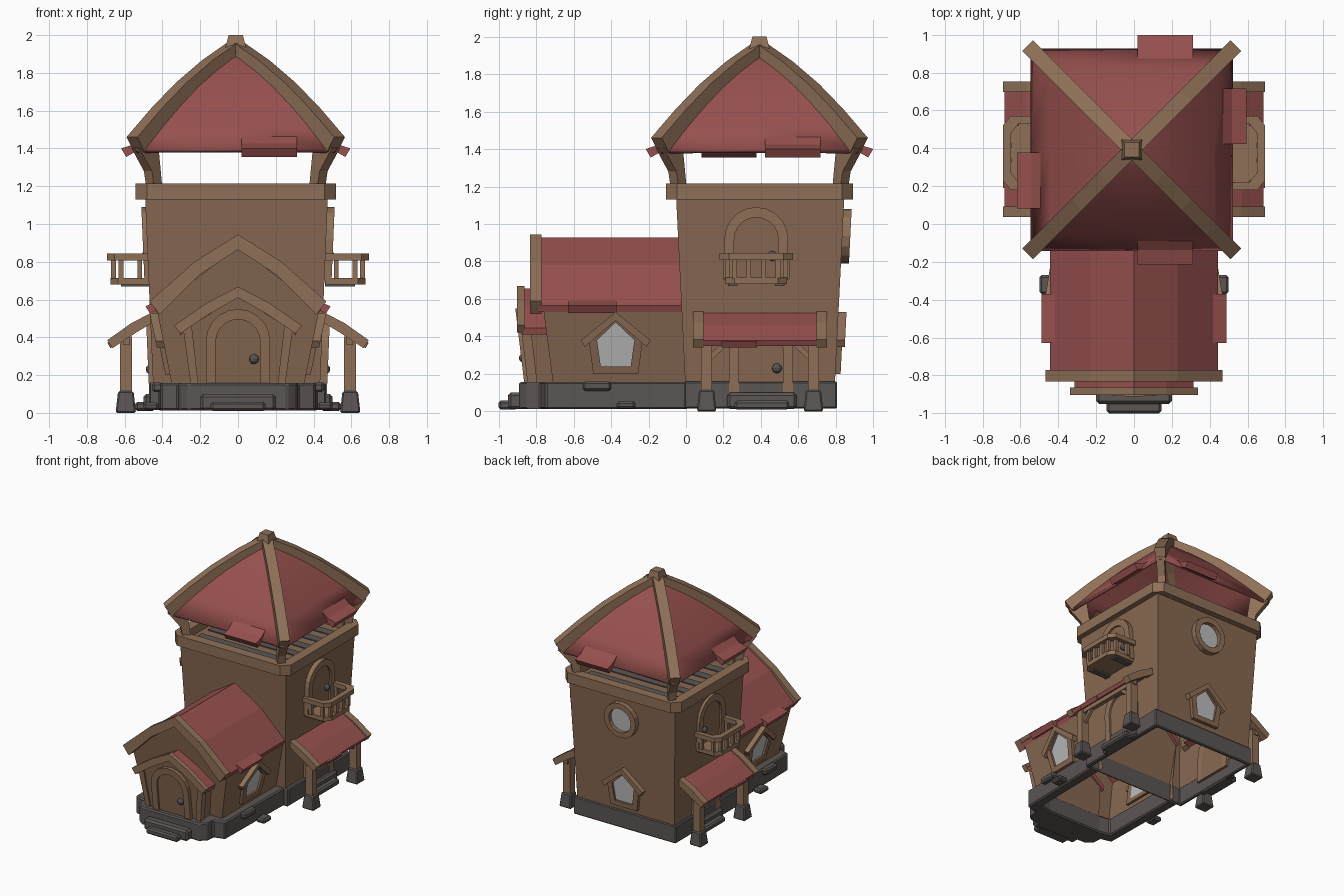
import bpy, bmesh, math
from mathutils import Vector

if "Cube" in bpy.data.objects:
    bpy.data.objects.remove(bpy.data.objects["Cube"])

def material(name, rgb):
    m = bpy.data.materials.new(name)
    m.diffuse_color = (*rgb, 1)
    m.use_nodes = True
    m.node_tree.nodes["Principled BSDF"].inputs["Base Color"].default_value = m.diffuse_color
    return m

WALL = material("wall_brown", (0.245, 0.139, 0.083))
WOOD = material("trim_wood", (0.275, 0.163, 0.097))
RED = material("roof_red", (0.31, 0.082, 0.077))
STONE = material("stone_grey", (0.105, 0.092, 0.088))
GLASS = material("window_glass", (0.50, 0.50, 0.50))

# Surfaces: map (u along wall, v up, d outward) to world space
def X(u, v, d): return (d, u, v)
def Y(u, v, d): return (u, d, v)
def Z(u, v, d): return (u, v, d)
def tower_side(u, v, d): return (0.436 + 0.042 * v + d, u, v)
def tower_back(u, v, d): return (u - 0.008, 0.79 + 0.05 * v + d, v)
def house_side(u, v, d): return (0.317 + 0.21 * v + d, u, v)
def porch_front(u, v, d): return (u, -0.815 - 0.12 * v - d, v)
def house_front(u, v, d): return (u, -0.69 - 0.13 * v - d, v)

def finish(name, bm, mat, mirror=False, bevel=0):
    bmesh.ops.recalc_face_normals(bm, faces=bm.faces)
    me = bpy.data.meshes.new(name)
    bm.to_mesh(me)
    bm.free()
    me.materials.append(mat)
    ob = bpy.data.objects.new(name, me)
    bpy.context.collection.objects.link(ob)
    if bevel:
        b = ob.modifiers.new("bevel", 'BEVEL')
        b.width, b.segments = bevel, 1
    if mirror:
        ob.modifiers.new("mirror", 'MIRROR')
    return ob

def prism(name, mat, pts, S, d0, d1, mirror=False, bevel=0, top=None, cap=True, last=True):
    """Extrude an outline from d0 to d1; top is an optional second outline.
    cap=False leaves the d0 end open, last=False leaves the closing side open."""
    bm = bmesh.new()
    a = [bm.verts.new(S(u, v, d0)) for u, v in pts]
    b = [bm.verts.new(S(u, v, d1)) for u, v in (top or pts)]
    if cap:
        bm.faces.new(a)
    bm.faces.new(b)
    for i in range(len(a) if last else len(a) - 1):
        j = (i + 1) % len(a)
        bm.faces.new((a[i], a[j], b[j], b[i]))
    return finish(name, bm, mat, mirror, bevel)

def strip(name, mat, outer, inner, S, d0, d1, closed=False, mirror=False, bevel=0):
    """Bent bar between two matching lines, from d0 to d1."""
    bm = bmesh.new()
    rings = [[bm.verts.new(S(*p, d)) for p, d in ((o, d0), (o, d1), (i, d1), (i, d0))]
             for o, i in zip(outer, inner)]
    n = len(rings)
    for k in range(n if closed else n - 1):
        a, b = rings[k], rings[(k + 1) % n]
        for j in range(4):
            bm.faces.new((a[j], a[(j + 1) % 4], b[(j + 1) % 4], b[j]))
    if not closed:
        bm.faces.new(rings[0])
        bm.faces.new(rings[-1])
    return finish(name, bm, mat, mirror, bevel)

def rect(u0, u1, v0, v1): return [(u0, v0), (u1, v0), (u1, v1), (u0, v1)]
def box(name, mat, x0, x1, y0, y1, z0, z1, mirror=False, bevel=0):
    return prism(name, mat, rect(x0, x1, y0, y1), Z, z0, z1, mirror, bevel)
def sym(half): return [(-u, v) for u, v in reversed(half) if u > 0] + half
def shift(pts, du, dv=0): return [(u + du, v + dv) for u, v in pts]
def lower(pts, t): return [(u - t * 0.5, v - t) if u else (u, v - t) for u, v in pts]
def chamfer(x, y, c):
    return [(-x, -y + c), (-x + c, -y), (x - c, -y), (x, -y + c),
            (x, y - c), (x - c, y), (-x + c, y), (-x, y - c)]

def arch(r, z0, z1):
    arc = [(r * math.cos(math.pi * i / 10), z1 - r + r * math.sin(math.pi * i / 10)) for i in range(11)]
    return [(r, z0)] + arc + [(-r, z0)]

def door(name, S, cu, z0, z1, mirror=False):
    o, i = shift(arch(0.17, z0, z1), cu), shift(arch(0.118, z0, z1 - 0.055), cu)
    strip(name + "_frame", WOOD, o, i, S, -0.02, 0.03, mirror=mirror)
    prism(name + "_leaf", WALL, i, S, -0.02, 0.015, mirror)
    bm = bmesh.new()
    bmesh.ops.create_icosphere(bm, subdivisions=2, radius=0.027)
    bmesh.ops.translate(bm, verts=bm.verts, vec=Vector(S(cu + 0.085, z0 + 0.13, 0.016)))
    finish(name + "_knob", bm, STONE, mirror)

def window(name, S, cu, mirror=False):
    o = shift([(-0.12, 0.2), (0.12, 0.2), (0.145, 0.39), (0, 0.515), (-0.145, 0.39)], cu)
    i = shift([(-0.08, 0.24), (0.08, 0.24), (0.1, 0.38), (0, 0.475), (-0.1, 0.38)], cu)
    strip(name + "_frame", WALL, o, i, S, -0.02, 0.025, True, mirror)
    prism(name + "_glass", GLASS, i, S, -0.02, 0.008, mirror)
    strip(name + "_hood", WOOD, shift(sym([(0, 0.53), (0.185, 0.38)]), cu),
          shift(sym([(0, 0.485), (0.165, 0.345)]), cu), S, -0.01, 0.04, mirror=mirror)

# Stone foundations (rings around the open-bottomed walls) and steps
strip("tower_base", STONE, rect(-0.47, 0.465, -0.01, 0.805), rect(-0.44, 0.425, 0.005, 0.78),
      Z, 0.015, 0.16, True, bevel=0.01)
strip("house_base", STONE, sym([(0.26, -0.89), (0.31, -0.845), (0.315, -0.775), (0.41, -0.75), (0.425, 0.01)]),
      sym([(0.24, -0.69), (0.27, -0.685), (0.30, -0.68), (0.33, -0.675), (0.34, 0.01)]),
      Z, 0.012, 0.158, bevel=0.01)
box("front_step_upper", STONE, -0.20, 0.20, -0.95, -0.86, 0.012, 0.10, bevel=0.015)
box("front_step_lower", STONE, -0.145, 0.145, -1.0, -0.9, 0.01, 0.058, bevel=0.012)
box("side_step_upper", STONE, 0.44, 0.50, 0.22, 0.59, 0.012, 0.10, True, 0.015)
box("side_step_lower", STONE, 0.44, 0.545, 0.26, 0.55, 0.01, 0.058, True, 0.012)
box("base_ledge_stone", STONE, 0.40, 0.455, -0.55, -0.40, 0.11, 0.16, True, 0.012)
box("loose_stone", STONE, 0.42, 0.50, -0.37, -0.27, 0.015, 0.055, True, 0.012)

# Tower body, flaring upward, with collar and lookout floor
prism("tower_body", WALL, rect(-0.444, 0.429, 0.002, 0.788), Z, 0.02, 1.15,
      top=rect(-0.492, 0.476, -0.053, 0.845), cap=False)
C = (-0.012, 0.392)
strip("tower_collar", WOOD, shift(chamfer(0.53, 0.50, 0.06), *C), shift(chamfer(0.45, 0.42, 0.04), *C),
      Z, 1.13, 1.215, True)
for k in range(5):
    y = 0.06 + k * 0.15
    box("lookout_plank", STONE, -0.42, 0.40, y, y + 0.07, 1.145, 1.158)

# Tower roof: curved four-sided shell
rings = [(0.015, 1.915), (0.08, 1.872), (0.16, 1.81), (0.25, 1.73), (0.34, 1.635), (0.43, 1.53), (0.535, 1.395)]
bm = bmesh.new()
for k in range(4):
    ca, sa = round(math.cos(k * math.pi / 2)), round(math.sin(k * math.pi / 2))
    rows = [[bm.verts.new((C[0] + r * (ca - sa * t), C[1] + r * (sa + ca * t), z))
             for t in (-1, 0, 1)] for r, z in rings]
    for a, b in zip(rows, rows[1:]):
        for j in range(2):
            bm.faces.new((a[j], b[j], b[j + 1], a[j + 1]))
bmesh.ops.remove_doubles(bm, verts=bm.verts, dist=0.001)
roof = finish("tower_roof", bm, RED)
sol = roof.modifiers.new("thickness", 'SOLIDIFY')
sol.thickness = 0.025

# Overhanging tile patches under the eaves, one on each roof side
for k, (a, b) in enumerate([(0.03, 0.325), (-0.325, -0.03), (0.015, 0.31), (0.03, 0.325)]):
    ca, sa = round(math.cos(k * math.pi / 2)), round(math.sin(k * math.pi / 2))
    S = lambda u, v, d: (C[0] + u * ca - d * sa, C[1] + u * sa + d * ca, v)
    strip("roof_tile_patch", RED, [(0.48, 1.465), (0.53, 1.425), (0.607, 1.40)],
          [(0.46, 1.44), (0.51, 1.395), (0.58, 1.355)], S, a, b)

# Hip beams, corner brackets and finial
R2 = math.sqrt(2)
for sx in (-1, 1):
    for sy in (-1, 1):
        S = lambda u, v, d: (C[0] + sx * (u + d / R2), C[1] + sy * (u - d / R2), v)
        strip("hip_beam", WOOD, [(0.01, 1.965), (0.15, 1.867), (0.29, 1.747), (0.42, 1.612), (0.55, 1.46)],
              [(0.0, 1.88), (0.13, 1.79), (0.26, 1.68), (0.39, 1.54), (0.51, 1.38)], S, -0.04, 0.04)
        strip("corner_bracket", WOOD, [(0.445, 1.14), (0.465, 1.28), (0.53, 1.40)],
              [(0.405, 1.14), (0.42, 1.30), (0.435, 1.46)], S, -0.03, 0.03)
prism("roof_finial", WOOD, shift(rect(-0.06, 0.06, -0.06, 0.06), *C), Z, 1.91, 2.0,
      top=shift(rect(-0.038, 0.038, -0.038, 0.038), *C))

# House and porch bodies with gables, open underneath
prism("house_body", WALL, sym([(0, 0.88), (0.43, 0.55), (0.35, 0.15), (0.345, 0.02)]),
      house_front, -0.74, 0, cap=False, last=False)
prism("porch_body", WALL, sym([(0, 0.62), (0.28, 0.44), (0.24, 0.15)]), porch_front, 0, -0.14)
strip("porch_corner_post", WOOD, [(0.25, 0.15), (0.29, 0.44)], [(0.21, 0.15), (0.245, 0.46)],
      porch_front, -0.04, 0.012, mirror=True)

# House roof, porch roof and their gable trims
house = sym([(0, 0.928), (0.23, 0.782), (0.445, 0.565)])
porch = sym([(0, 0.655), (0.17, 0.56), (0.315, 0.445)])
strip("house_roof", RED, house, [(u * 0.97, v - 0.035) for u, v in house], Y, -0.79, 0)
strip("house_roof_tile_patch", RED, [(0.41, 0.595), (0.49, 0.565)], [(0.39, 0.57), (0.465, 0.525)],
      Y, -0.63, -0.37, mirror=True)
strip("porch_roof", RED, porch, [(u * 0.97, v - 0.035) for u, v in porch], Y, -0.875, -0.72)
strip("house_gable_trim", WOOD, sym([(0, 0.945), (0.23, 0.80), (0.468, 0.59)]),
      sym([(0, 0.865), (0.205, 0.73), (0.415, 0.52)]), Y, -0.833, -0.772)
strip("porch_gable_trim", WOOD, sym([(0, 0.668), (0.17, 0.58), (0.338, 0.462)]),
      sym([(0, 0.61), (0.15, 0.525), (0.305, 0.42)]), Y, -0.903, -0.863)

# Doors and windows
door("front_door", porch_front, 0, 0.155, 0.55)
door("side_door", tower_side, 0.40, 0.10, 0.50, True)
door("balcony_door", tower_side, 0.375, 0.70, 1.09, True)
window("house_window", house_side, -0.375, True)
window("back_window", tower_back, 0)
circle = lambda r: [(r * math.cos(i * math.pi / 8), 0.935 + r * math.sin(i * math.pi / 8)) for i in range(16)]
strip("round_window_frame", WOOD, circle(0.145), circle(0.10), tower_back, -0.02, 0.04, True)
prism("round_window_glass", GLASS, circle(0.10), tower_back, -0.02, 0.008)

# Balconies on both tower sides
def bay(m, x):
    return [(0.46, 0.18 + m), (x - 0.04, 0.18 + m), (x, 0.23 + m), (x, 0.52 - m), (x - 0.04, 0.57 - m), (0.46, 0.57 - m)]
prism("balcony_floor", WOOD, bay(0.03, 0.675), Z, 0.68, 0.715, True)
strip("balcony_rail", WOOD, bay(0, 0.693), bay(0.04, 0.65), Z, 0.808, 0.845, mirror=True)
for x, y in [(0.52, 0.21), (0.62, 0.22), (0.66, 0.26), (0.66, 0.335), (0.66, 0.415), (0.66, 0.49), (0.62, 0.53), (0.52, 0.54)]:
    box("baluster", WOOD, x - 0.013, x + 0.013, y - 0.013, y + 0.013, 0.71, 0.815, True)
for y in (0.25, 0.50):
    box("balcony_bracket", STONE, 0.46, 0.62, y - 0.025, y + 0.025, 0.668, 0.685, True)

# Side canopies on posts
canopy = [(0.43, 0.535), (0.57, 0.462), (0.683, 0.378)]
strip("canopy_roof", RED, canopy, lower(canopy, 0.028), Y, 0.08, 0.70, mirror=True)
strip("canopy_tile_patch", RED, [(0.655, 0.39), (0.692, 0.372)], [(0.64, 0.37), (0.675, 0.342)],
      Y, 0.19, 0.38, mirror=True)
box("canopy_purlin", WOOD, 0.575, 0.61, 0.06, 0.72, 0.36, 0.405, True)
for y, s in ((0.11, 1), (0.68, -1)):
    yb = y - s * 0.045
    strip("canopy_beam", WOOD, [(0.43, 0.545), (0.565, 0.475), (0.692, 0.385)],
          [(0.43, 0.49), (0.54, 0.425), (0.665, 0.342)], Y, yb - 0.028, yb + 0.028, mirror=True)
    box("canopy_post", WOOD, 0.56, 0.625, y - 0.03, y + 0.03, 0.10, 0.405, True)
    prism("post_footing", STONE, rect(0.54, 0.648, y - 0.052, y + 0.052), Z, 0, 0.115, True, 0.008,
          rect(0.553, 0.635, y - 0.04, y + 0.04))
    strip("canopy_brace", WOOD, [(y, 0.29), (y + s * 0.11, 0.39)], [(y, 0.25), (y + s * 0.15, 0.39)],
          X, 0.58, 0.605, mirror=True)

# Smooth the curved roof shell while keeping its hips sharp
bpy.ops.object.select_all(action='DESELECT')
roof.select_set(True)
bpy.context.view_layer.objects.active = roof
bpy.ops.object.shade_smooth_by_angle(angle=math.radians(30))
